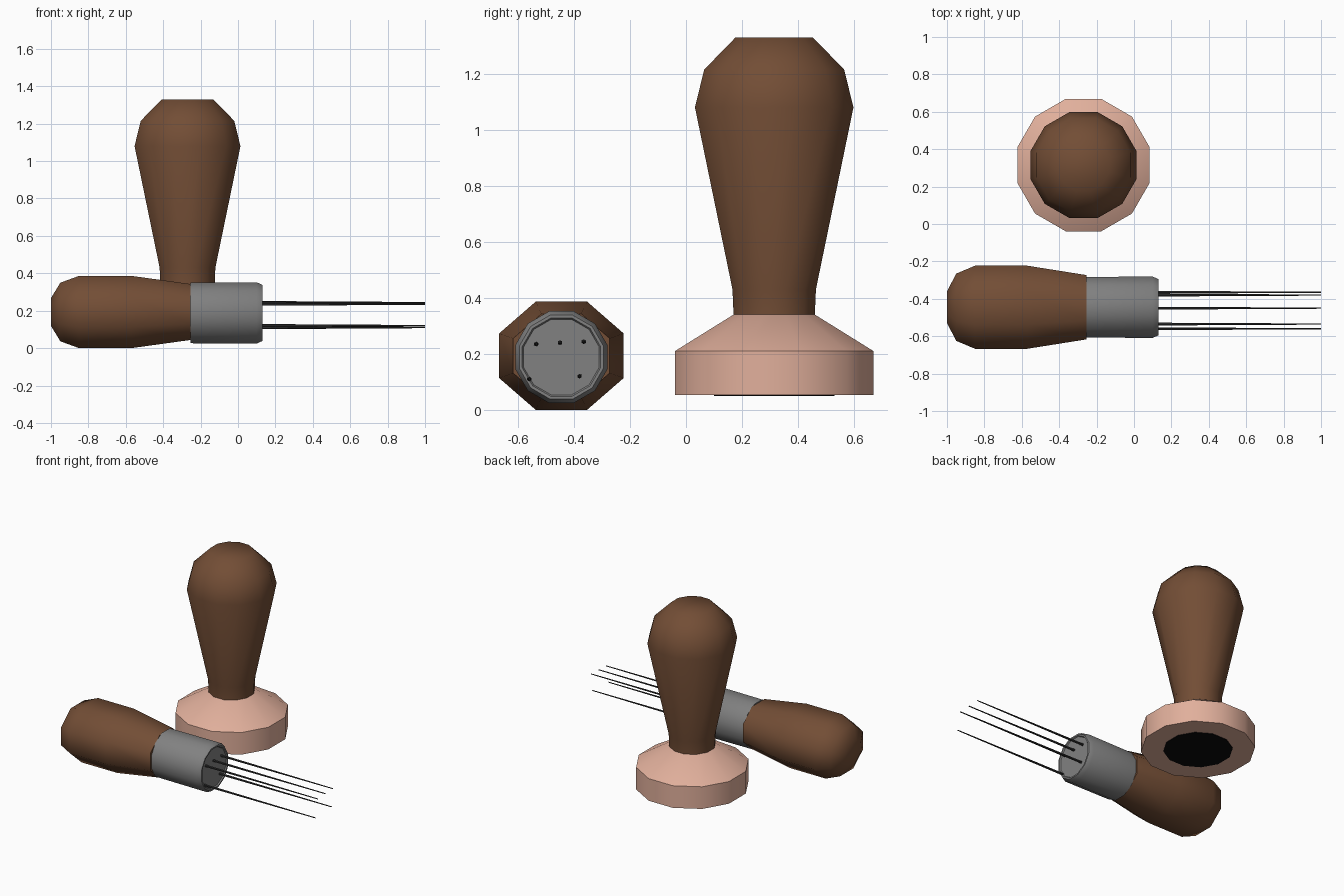
import bpy, bmesh, math
from mathutils import Matrix, Vector

if "Cube" in bpy.data.objects:
    bpy.data.objects.remove(bpy.data.objects["Cube"])


def material(name, rgb):
    m = bpy.data.materials.new(name)
    m.diffuse_color = (*rgb, 1)
    m.use_nodes = True
    m.node_tree.nodes["Principled BSDF"].inputs["Base Color"].default_value = m.diffuse_color
    return m


brown = material("brown wood", (0.17, 0.075, 0.036))
pink = material("rose copper", (0.75, 0.43, 0.33))
grey = material("grey metal", (0.22, 0.22, 0.22))
dark = material("dark steel", (0.03, 0.03, 0.03))
black = material("black", (0.003, 0.003, 0.003))


def turned(name, profile, sides, loc, mat, along_x=False, squash=1.0, angle=50):
    """Lathe (distance, half width) pairs, flats facing the axes."""
    bm = bmesh.new()
    rings = []
    for d, half in profile:
        r = half / math.cos(math.pi / sides)
        ring = []
        for i in range(sides):
            a = 2 * math.pi * (i + 0.5) / sides
            u, v = r * math.cos(a), r * math.sin(a)
            co = (d, u, v * squash) if along_x else (u, v, d)
            ring.append(bm.verts.new(Vector(co) + Vector(loc)))
        rings.append(ring)
    for p, q in zip(rings, rings[1:]):
        for i in range(sides):
            j = (i + 1) % sides
            bm.faces.new((p[i], p[j], q[j], q[i]))
    bm.faces.new(rings[0])
    bm.faces.new(rings[-1])
    bmesh.ops.recalc_face_normals(bm, faces=bm.faces)
    me = bpy.data.meshes.new(name)
    bm.to_mesh(me)
    bm.free()
    me.materials.append(mat)
    ob = bpy.data.objects.new(name, me)
    bpy.context.collection.objects.link(ob)
    bpy.ops.object.select_all(action='DESELECT')
    ob.select_set(True)
    bpy.context.view_layer.objects.active = ob
    bpy.ops.object.shade_smooth_by_angle(angle=math.radians(angle))
    return ob


# Upright tamper: flared base, dark underside plate and wooden handle
T = (-0.27, 0.315, 0)
turned("tamper_base", [(0.053, 0.354), (0.21, 0.354), (0.34, 0.145)], 12, T, pink)
turned("tamper_underside", [(0.049, 0.215), (0.056, 0.215)], 12, T, black)
turned("tamper_handle", [(0.335, 0.145), (0.43, 0.149), (1.08, 0.283),
                         (1.215, 0.25), (1.33, 0.138)], 12, T, brown)

# Lying tool: eight-sided wooden handle, metal collar with shallow rim
turned("tool_handle", [(-1.0, 0.085), (-0.95, 0.18), (-0.85, 0.222), (-0.57, 0.222),
                       (-0.255, 0.172)], 8, (0, -0.445, 0.193), brown, True, 0.87)
turned("tool_collar", [(-0.255, 0.162), (0.10, 0.164), (0.13, 0.15), (0.13, 0.14),
                       (0.122, 0.135)], 12, (0, -0.445, 0.188), grey, True)

# Needles
for k, (y, z) in enumerate([(-0.535, 0.235), (-0.45, 0.24), (-0.365, 0.243),
                            (-0.56, 0.11), (-0.38, 0.12)]):
    turned(f"needle_{k + 1}", [(0.11, 0.0075), (1.0, 0.003)], 6, (0, y, z), dark, True)
